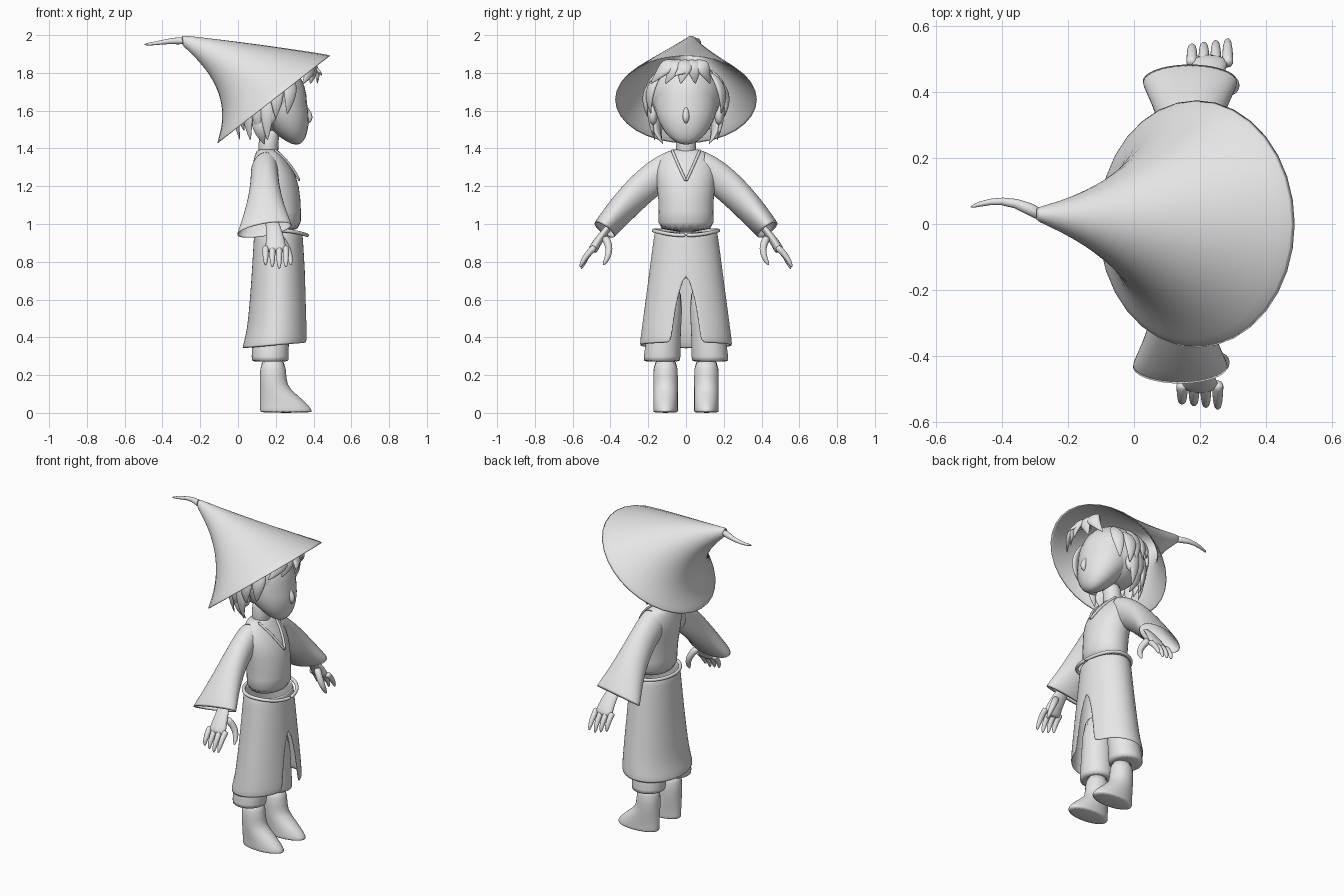
import bpy, bmesh, math
from mathutils import Vector

default_cube = bpy.data.objects.get("Cube")
if default_cube:
    bpy.data.objects.remove(default_cube, do_unlink=True)

light_grey = bpy.data.materials.new("light_grey")
light_grey.use_nodes = True
colour = (0.8, 0.8, 0.8, 1)
light_grey.diffuse_color = colour
light_grey.node_tree.nodes["Principled BSDF"].inputs["Base Color"].default_value = colour


def finish(name, mesh_data, smooth=True, thickness=0):
    """Turn a bmesh into a smooth-shaded object."""
    bmesh.ops.remove_doubles(mesh_data, verts=mesh_data.verts, dist=0.0002)
    bmesh.ops.recalc_face_normals(mesh_data, faces=mesh_data.faces)
    mesh = bpy.data.meshes.new(name)
    mesh_data.to_mesh(mesh)
    mesh_data.free()
    mesh.materials.append(light_grey)
    mesh.shade_smooth()
    part = bpy.data.objects.new(name, mesh)
    bpy.context.scene.collection.objects.link(part)
    if thickness:
        part.modifiers.new("thickness", 'SOLIDIFY').thickness = thickness
    if smooth:
        part.modifiers.new("smooth", 'SUBSURF').levels = 1


def loft(name, rings, sides=20, caps=True, thickness=0):
    """Bridge elliptical rings given as centre, two half axes and a front gap angle."""
    mesh_data = bmesh.new()
    rows = []
    for centre, along, across, gap in rings:
        row = []
        for i in range(sides + 1):
            angle = gap + (math.tau - 2 * gap) * i / sides
            point = centre + along * math.cos(angle) + across * math.sin(angle)
            row.append(mesh_data.verts.new(point))
        rows.append(row)
    for lower, upper in zip(rows, rows[1:]):
        for i in range(sides):
            mesh_data.faces.new((lower[i], lower[i + 1], upper[i + 1], upper[i]))
    if caps:
        mesh_data.faces.new(rows[0][:-1])
        mesh_data.faces.new(rows[-1][:-1])
    finish(name, mesh_data, True, thickness)


def span(front, back, across, gap=0):
    """Ring passing through two opposite points."""
    return (front + back) / 2, (front - back) / 2, Vector(across), gap


def ring(z, front, back, width, y=0, gap=0, tilt=0):
    """Level ring with front and back x and a half width."""
    return span(Vector((front, y, z + tilt)), Vector((back, y, z)), (0, width, 0), gap)


def bend(start, control, end, t):
    """Point on a quadratic curve."""
    start, control, end = Vector(start), Vector(control), Vector(end)
    return start.lerp(control, t).lerp(control.lerp(end, t), t)


def steps(count):
    return [i / count for i in range(count + 1)]


def tube(name, points, radii, facing, flatness=1):
    rings = []
    last = len(points) - 1
    for i, (point, radius) in enumerate(zip(points, radii)):
        direction = (points[min(i + 1, last)] - points[max(i - 1, 0)]).normalized()
        along = direction.cross(Vector(facing)).normalized()
        across = direction.cross(along)
        rings.append((point, along * radius, across * radius * flatness, 0))
    loft(name, rings, 8)


def limb(name, start, control, end, radius, shape, facing, flatness=1):
    """Curved tube whose radius follows a shape rule."""
    path = steps(6)
    points = [bend(start, control, end, t) for t in path]
    tube(name, points, [radius * shape(t) for t in path], facing, flatness)


def leaf(t):
    return math.sin(math.pi * (0.1 + 0.88 * t))


def finger(t):
    return (1 - 0.35 * t) * math.sqrt(1 - 0.9 * t ** 6)


def widening(t):
    return 0.5 + 0.5 * t


def even(t):
    return 1


def ball(name, centre, size, jaw=0):
    """Ellipsoid; jaw pushes the lower half forward and narrows it."""
    mesh_data = bmesh.new()
    bmesh.ops.create_uvsphere(mesh_data, u_segments=24, v_segments=16, radius=1)
    for vert in mesh_data.verts:
        drop = jaw * max(0, -vert.co.z)
        vert.co.x += drop * (1 - vert.co.x / 2)
        vert.co.y *= 1 - drop / 5
    bmesh.ops.scale(mesh_data, vec=size, verts=mesh_data.verts)
    bmesh.ops.translate(mesh_data, vec=centre, verts=mesh_data.verts)
    finish(name, mesh_data, False)


# Robe: torso, skirt with a front slit, rope belt
loft("robe_torso", [ring(0.95, 0.34, 0.09, 0.165), ring(1.06, 0.335, 0.1, 0.14),
                    ring(1.2, 0.33, 0.08, 0.157), ring(1.3, 0.29, 0.07, 0.165),
                    ring(1.37, 0.23, 0.09, 0.13), ring(1.4, 0.21, 0.1, 0.07)])
skirt = []
for t in steps(8):
    width = 0.247 - 0.08 * t
    slit = 0.08 * math.sqrt(max(0, 1 - t / 0.57))
    skirt.append(ring(0.34 + 0.62 * t, 0.378 - 0.036 * t, 0.02 + 0.065 * math.sqrt(t), width,
                      gap=math.asin(slit / width), tilt=0.03 * (1 - t)))
loft("robe_skirt", skirt, sides=32, caps=False, thickness=0.008)
belt = []
for t in steps(36):
    forward, sideways = math.cos(math.tau * t), math.sin(math.tau * t)
    belt.append(Vector((0.225 + 0.143 * forward, 0.172 * sideways, 0.965 - 0.025 * max(0, forward) ** 2)))
tube("rope_belt", belt, [0.011] * len(belt), (0, 0, 1))

# Head and neck
loft("neck", [ring(1.34, 0.22, 0.1, 0.06), ring(1.42, 0.21, 0.11, 0.052), ring(1.52, 0.23, 0.11, 0.06)])
ball("head", (0.205, 0, 1.64), (0.16, 0.17, 0.22), jaw=0.65)
limb("nose", (0.35, 0, 1.63), (0.4, 0, 1.55), (0.36, 0, 1.53), 0.02, leaf, (0, 1, 0))

# Hair: cap with flat curved locks
hair_centre = Vector((0.17, 0, 1.68))
ball("hair_cap", hair_centre, (0.185, 0.186, 0.19))


def lock(name, start, control, end, radius=0.042):
    limb(name, start, control, end, radius, leaf, Vector(control) - hair_centre, 0.45)


def around(angle, reach, z):
    return hair_centre.x + reach * math.cos(angle), reach * math.sin(angle), z


for i in range(11):
    angle = math.radians(95 + 17 * i)
    lock("lower_back_lock", around(angle, 0.15, 1.74), around(angle, 0.22, 1.62),
         around(angle, 0.165, 1.44 + 0.05 * (i % 2)))
    lock("upper_back_lock", around(angle, 0.12, 1.82), around(angle, 0.23, 1.74),
         around(angle, 0.2, 1.6 + 0.03 * (i % 3)))
for i in range(-2, 3):
    y = 0.08 * i
    lock("fringe_lock", (0.3, y / 3, 1.86), (0.44, y / 2, 1.87), (0.42 - abs(y) / 2, y - 0.03, 1.74), 0.048)
lock("fringe_tip", (0.34, 0.03, 1.81), (0.42, 0, 1.84), (0.445, -0.06, 1.785), 0.035)

# Pointed hat: tilted brim drawn up and back into a bent tip
hat = []
for t in steps(8):
    front = bend((0.5, 0, 1.9), (0.1, 0, 1.96), (-0.3, 0.03, 2), t)
    back = bend((-0.12, 0, 1.42), (0, 0, 1.7), (-0.3, 0.03, 1.95), t)
    hat.append(span(front, back, (0, 0.39 * (1 - t) ** 1.2 + 0.02 * t, 0)))
loft("pointed_hat", hat, sides=16, caps=False, thickness=0.008)
hat_tip = [Vector(p) for p in ((-0.27, 0.02, 1.97), (-0.36, 0.07, 1.97), (-0.44, 0.07, 1.955), (-0.5, 0.05, 1.95))]
tube("hat_tip", hat_tip, (0.028, 0.015, 0.011, 0.006), (0, 0, 1))

# Paired parts, built once per side
for s, side in ((1, "left"), (-1, "right")):
    limb("collar_edge_" + side, (0.19, 0.075 * s, 1.395), (0.28, 0.05 * s, 1.33), (0.328, 0, 1.225),
         0.008, even, (1, 0, 0))
    ball("ear_" + side, (0.165, 0.175 * s, 1.58), (0.04, 0.025, 0.055))
    lock("temple_lock_" + side, (0.27, 0.13 * s, 1.8), (0.29, 0.22 * s, 1.72), (0.26, 0.185 * s, 1.58))
    lock("side_lock_" + side, (0.2, 0.15 * s, 1.78), (0.21, 0.25 * s, 1.7), (0.2, 0.2 * s, 1.56))
    lock("nape_lock_" + side, (0.1, 0.13 * s, 1.6), (0.1, 0.19 * s, 1.52), (0.14, 0.12 * s, 1.42))

    # Flared sleeve
    arm_x = 0.155 + 0.015 * s
    sleeve = []
    for t in steps(6):
        under = bend((arm_x, 0.08 * s, 1.2), (arm_x, 0.18 * s, 1.135), (arm_x, 0.38 * s, 0.93), t)
        over = bend((arm_x, 0.1 * s, 1.385), (arm_x, 0.285 * s, 1.31), (arm_x, 0.49 * s, 1), t)
        depth = 0.073 + 0.077 * t ** 3
        sleeve.append(span(over, under, (depth, 0, depth / 6)))
    loft("sleeve_" + side, sleeve, caps=False, thickness=0.006)

    # Hand
    hand_x = arm_x + 0.06
    limb("palm_" + side, (hand_x - 0.03, 0.35 * s, 1.04), (hand_x, 0.45 * s, 0.95), (hand_x, 0.5 * s, 0.85),
         0.065, widening, (0, 1, 0), 0.45)
    for k in range(4):
        x = hand_x + 0.036 * (k - 1.5)
        limb("finger_" + side, (x, 0.48 * s, 0.88), (x, 0.54 * s, 0.83),
             (x, (0.54 + 0.007 * k) * s, 0.76 + 0.01 * abs(k - 2)), 0.02, finger, (1, 0, 0))
    x = hand_x + 0.08
    limb("thumb_" + side, (hand_x + 0.02, 0.43 * s, 0.93), (x, 0.38 * s, 0.86), (x, 0.44 * s, 0.78),
         0.024, finger, (1, 0, 0))

    # Trouser leg and boot
    loft("trouser_leg_" + side, [ring(0.27, 0.27, 0.07, 0.1, 0.128 * s), ring(0.28, 0.27, 0.07, 0.1, 0.128 * s),
                                 ring(0.4, 0.27, 0.075, 0.09, 0.12 * s), ring(0.7, 0.28, 0.11, 0.085, 0.09 * s)])
    boot = []
    for z in (0, 0.01, 0.04, 0.08, 0.13, 0.17, 0.3):
        toe = 0.07 * (1 + math.cos(math.pi * min(1, z / 0.17)))
        boot.append(ring(z, 0.255 + toe, 0.115, 0.066, 0.108 * s))
    loft("boot_" + side, boot)
